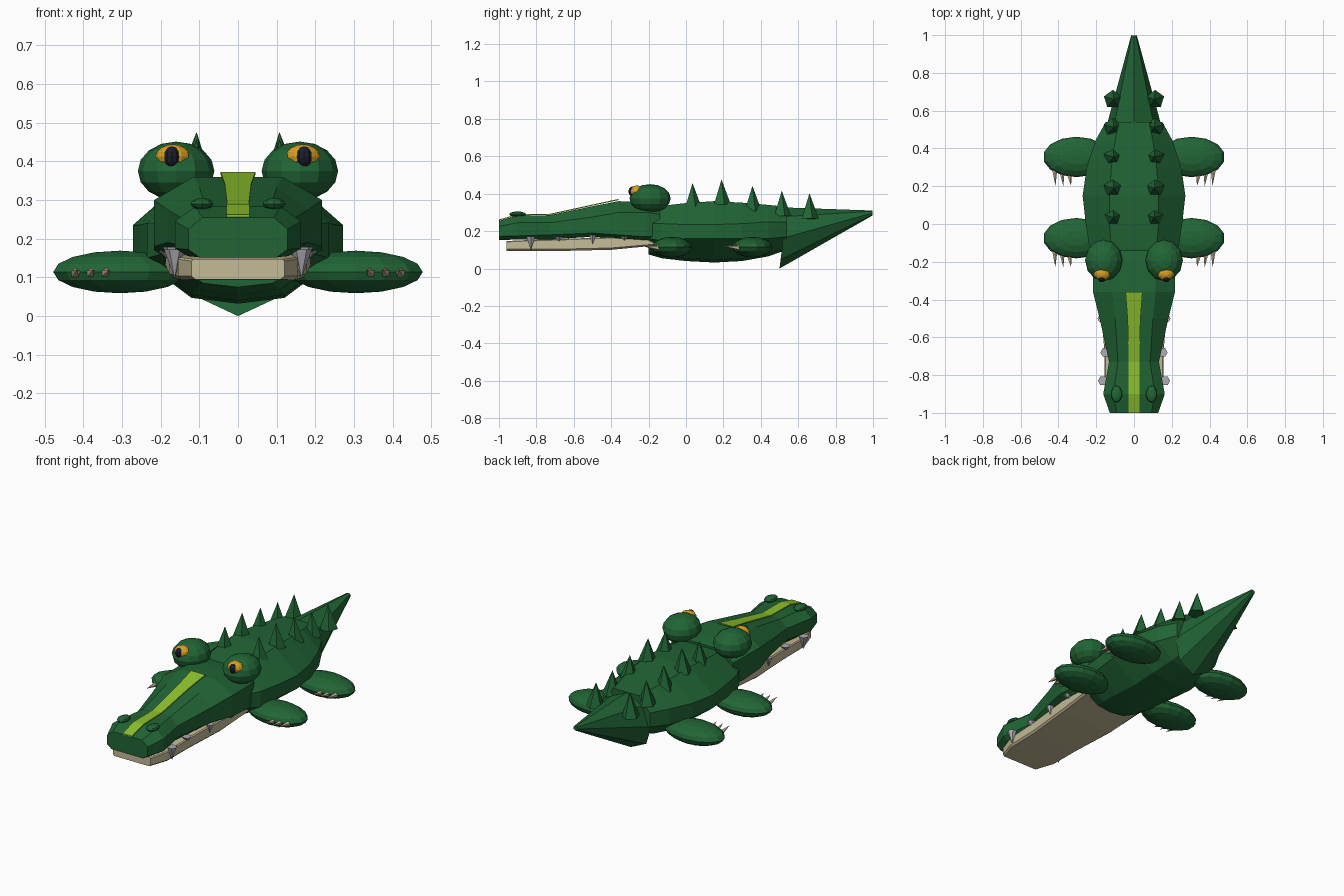
import bpy, bmesh, math
from mathutils import Vector


def material(name, rgb):
    m = bpy.data.materials.new(name)
    m.diffuse_color = (*rgb, 1)
    return m


GREEN = material("deep_green", (0.015, 0.130, 0.036))
LIME = material("lime_stripe", (0.27, 0.54, 0.026))
BEIGE = material("jaw_beige", (0.56, 0.50, 0.31))
CLAW = material("claw_cream", (0.62, 0.50, 0.34))
TOOTH = material("tooth_grey", (0.42, 0.42, 0.45))
YELLOW = material("eye_amber", (0.70, 0.35, 0.016))
BLACK = material("pupil_black", (0.012, 0.012, 0.025))


def finish(bm, name, mat):
    bmesh.ops.recalc_face_normals(bm, faces=bm.faces)
    me = bpy.data.meshes.new(name)
    bm.to_mesh(me)
    bm.free()
    me.materials.append(mat)
    ob = bpy.data.objects.new(name, me)
    bpy.context.collection.objects.link(ob)
    return ob


def loft(name, rings, mat):
    """Skin a closed tube through rings of points and cap both ends."""
    bm = bmesh.new()
    loops = [[bm.verts.new(p) for p in ring] for ring in rings]
    for a, b in zip(loops, loops[1:]):
        n = len(a)
        for i in range(n):
            bm.faces.new((a[i], a[(i + 1) % n], b[(i + 1) % n], b[i]))
    bm.faces.new(loops[0])
    bm.faces.new(loops[-1])
    return finish(bm, name, mat)


def section(y, w, top, bot, zb, z1, z2, zt, keel=0.0):
    """Bevelled cross-section, mirrored about x = 0."""
    half = [(bot, zb), (w, z1), (w, z2), (top, zt)]
    ring = [(x, y, z) for x, z in half]
    ring += [(-x, y, z) for x, z in reversed(half)]
    return ring + [(0, y, zb - keel)]


def ball(name, loc, size, mat, seg=12, rings=8):
    bm = bmesh.new()
    bmesh.ops.create_uvsphere(bm, u_segments=seg, v_segments=rings, radius=1)
    bmesh.ops.scale(bm, vec=size, verts=bm.verts)
    bmesh.ops.translate(bm, vec=loc, verts=bm.verts)
    return finish(bm, name, mat)


def spike(name, base, tip, radius, mat, sides=5):
    base, tip = Vector(base), Vector(tip)
    d = tip - base
    bm = bmesh.new()
    bmesh.ops.create_cone(bm, cap_ends=True, segments=sides, radius1=radius,
                          radius2=0, depth=d.length)
    bmesh.ops.rotate(bm, verts=bm.verts,
                     matrix=Vector((0, 0, 1)).rotation_difference(d).to_matrix())
    bmesh.ops.translate(bm, vec=(base + tip) / 2, verts=bm.verts)
    return finish(bm, name, mat)


# Body
loft("body", [section(*s) for s in (
    (-0.20, 0.20, 0.11, 0.09, 0.085, 0.16, 0.24, 0.320, 0.01),
    (-0.13, 0.235, 0.12, 0.11, 0.070, 0.15, 0.24, 0.335, 0.015),
    (0.00, 0.255, 0.13, 0.12, 0.055, 0.16, 0.235, 0.350, 0.015),
    (0.15, 0.272, 0.13, 0.12, 0.047, 0.16, 0.235, 0.360, 0.015),
    (0.30, 0.250, 0.12, 0.12, 0.055, 0.16, 0.24, 0.352, 0.015),
    (0.44, 0.205, 0.10, 0.10, 0.080, 0.16, 0.25, 0.340, 0.015),
    (0.54, 0.150, 0.08, 0.08, 0.115, 0.17, 0.25, 0.330, 0.015))], GREEN)

# Tail: slanted octagonal cone with a blunt tip
SIDES = 8
angles = [i * math.tau / SIDES for i in range(SIDES)]
loft("tail", [
    [(0.145 * math.sin(a), 0.52 + 0.02 * math.cos(a), 0.163 + 0.163 * math.cos(a)) for a in angles],
    [(0.015 * math.sin(a), 0.998, 0.297 + 0.013 * math.cos(a)) for a in angles]], GREEN)

# Head and upper jaw
loft("upper_jaw", [section(*s) for s in (
    (-1.00, 0.128, 0.092, 0.100, 0.152, 0.172, 0.225, 0.255),
    (-0.90, 0.163, 0.110, 0.130, 0.155, 0.175, 0.245, 0.283),
    (-0.73, 0.132, 0.085, 0.110, 0.155, 0.180, 0.245, 0.285),
    (-0.50, 0.182, 0.100, 0.150, 0.170, 0.190, 0.275, 0.333),
    (-0.36, 0.217, 0.115, 0.175, 0.160, 0.180, 0.300, 0.360),
    (-0.21, 0.217, 0.115, 0.175, 0.145, 0.170, 0.300, 0.355),
    (-0.14, 0.200, 0.110, 0.160, 0.140, 0.170, 0.290, 0.345))], GREEN)

# Lower jaw
loft("lower_jaw", [section(*s) for s in (
    (-0.96, 0.120, 0.115, 0.110, 0.095, 0.103, 0.142, 0.147),
    (-0.85, 0.155, 0.150, 0.145, 0.093, 0.103, 0.147, 0.152),
    (-0.66, 0.158, 0.152, 0.148, 0.094, 0.104, 0.153, 0.158),
    (-0.40, 0.178, 0.172, 0.168, 0.100, 0.110, 0.163, 0.168),
    (-0.17, 0.187, 0.180, 0.175, 0.122, 0.130, 0.150, 0.155))], BEIGE)

# Snout stripe: thin plate following the top of the head
stripe = [(-1.001, 0.030, 0.256), (-0.90, 0.030, 0.284), (-0.73, 0.028, 0.286),
          (-0.50, 0.034, 0.336), (-0.36, 0.045, 0.366)]
loft("snout_stripe", [[(-w, y, z), (w, y, z), (w, y, z + 0.006), (-w, y, z + 0.006)]
                      for y, w, z in stripe], LIME)

for side, s in (("right", 1), ("left", -1)):
    # Brow bulge, eye and pupil
    ball(f"eye_bulge_{side}", (0.160 * s, -0.192, 0.375), (0.099, 0.110, 0.076), GREEN)
    ball(f"eye_{side}", (0.168 * s, -0.262, 0.412), (0.045, 0.038, 0.032), YELLOW)
    ball(f"pupil_{side}", (0.171 * s, -0.286, 0.412), (0.022, 0.022, 0.027), BLACK, 10, 6)

    # Nostril
    ball(f"nostril_{side}", (0.093 * s, -0.90, 0.290), (0.031, 0.045, 0.015), GREEN, 10, 6)

    # Teeth hanging from the upper jaw: y, x, root z, tip z, radius
    for i, (y, x, z0, z1, r) in enumerate((
            (-0.83, 0.164, 0.172, 0.097, 0.027), (-0.68, 0.152, 0.170, 0.140, 0.026),
            (-0.50, 0.172, 0.178, 0.128, 0.022), (-0.33, 0.186, 0.170, 0.150, 0.022))):
        spike(f"tooth_{side}_{i + 1}", (x * s, y, z0), (x * s, y, z1), r, TOOTH, 6)

    # Back spikes
    for i, (y, z) in enumerate(((0.035, 0.457), (0.19, 0.476), (0.355, 0.442),
                                (0.512, 0.415), (0.66, 0.402))):
        spike(f"back_spike_{side}_{i + 1}", (0.112 * s, y, z - 0.135),
              (0.107 * s, y, z), 0.050, GREEN)

    # Legs with three claws each
    for leg, y in (("front", -0.075), ("rear", 0.355)):
        ball(f"{leg}_leg_{side}", (0.305 * s, y, 0.114), (0.177, 0.107, 0.055), GREEN, 14, 8)
        for i, x in enumerate((0.345, 0.382, 0.420)):
            back = 0.107 * math.sqrt(1 - ((x - 0.305) / 0.177) ** 2)
            spike(f"{leg}_claw_{side}_{i + 1}", (x * s, y - back + 0.025, 0.110),
                  ((x - 0.012 + 0.004 * i) * s, y - 0.155, 0.120), 0.016, CLAW)
